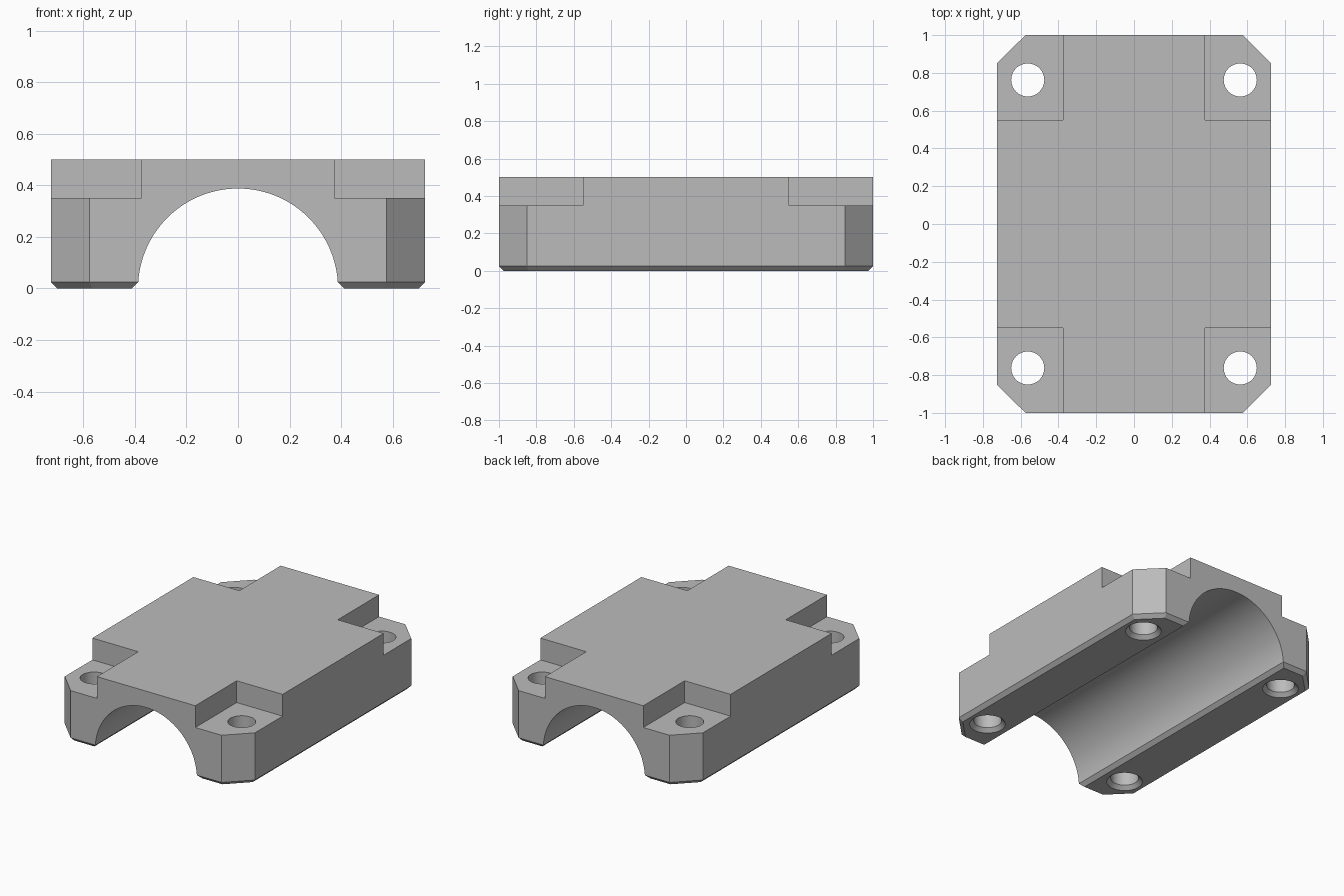
import bpy, bmesh, math

old = bpy.data.objects.get("Cube")
if old:
    bpy.data.objects.remove(old, do_unlink=True)

HX, HY, TOP = 0.725, 1.0, 0.5      # half width, half depth, height
CUT, EDGE = 0.15, 0.025            # corner cut and bottom chamfer
BORE, HOLE = 0.3875, 0.0875        # radii

grey = bpy.data.materials.new("plain_grey")
grey.use_nodes = True
grey.diffuse_color = (0.5, 0.5, 0.5, 1)
grey.node_tree.nodes["Principled BSDF"].inputs["Base Color"].default_value = (0.5, 0.5, 0.5, 1)


def loft(name, rings):
    """Closed solid through a stack of matching point rings."""
    bm = bmesh.new()
    loops = [[bm.verts.new(p) for p in ring] for ring in rings]
    n = len(loops[0])
    for a, b in zip(loops, loops[1:]):
        for i in range(n):
            j = (i + 1) % n
            bm.faces.new((a[i], a[j], b[j], b[i]))
    bm.faces.new(loops[0][::-1])
    bm.faces.new(loops[-1])
    bmesh.ops.recalc_face_normals(bm, faces=bm.faces)
    mesh = bpy.data.meshes.new(name)
    bm.to_mesh(mesh)
    bm.free()
    mesh.materials.append(grey)
    obj = bpy.data.objects.new(name, mesh)
    bpy.context.collection.objects.link(obj)
    return obj


def octagon(inset, z):
    x, y = HX - inset, HY - inset
    c = CUT - inset * (2 - math.sqrt(2))
    return [(x, y - c, z), (x - c, y, z), (c - x, y, z), (-x, y - c, z),
            (-x, c - y, z), (c - x, -y, z), (x - c, -y, z), (x, c - y, z)]


def circle(cx, cy, r, z, n=48):
    return [(cx + r * math.cos(2 * math.pi * i / n),
             cy + r * math.sin(2 * math.pi * i / n), z) for i in range(n)]


# Block with cut corners and a chamfered underside
block = loft("bearing_block", [octagon(EDGE, 0), octagon(0, EDGE), octagon(0, TOP)])
cutters = []

# Arched bore along the depth, flared at the bottom edges
start = math.asin(EDGE / BORE)
arc = [start + (math.pi - 2 * start) * i / 64 for i in range(65)]
profile = [(BORE * math.cos(a), BORE * math.sin(a)) for a in arc]
foot = profile[0][0] + 2 * EDGE
profile = [(foot, -EDGE)] + profile + [(-foot, -EDGE)]
cutters.append(loft("bore_cutter", [[(x, y, z) for x, z in profile] for y in (-1.2, 1.2)]))

for sx in (-1, 1):
    for sy in (-1, 1):
        # Corner step
        xs, ys = (0.375 * sx, 0.9 * sx), (0.55 * sy, 1.2 * sy)
        ring = [(xs[0], ys[0]), (xs[1], ys[0]), (xs[1], ys[1]), (xs[0], ys[1])]
        cutters.append(loft("step_cutter", [[(x, y, z) for x, y in ring] for z in (0.35, 0.7)]))
        # Bolt hole with a countersunk underside
        sections = [(HOLE + 2 * EDGE, -EDGE), (HOLE, EDGE), (HOLE, 0.6)]
        cutters.append(loft("hole_cutter",
                            [circle(0.5625 * sx, 0.7625 * sy, r, z) for r, z in sections]))

for c in cutters:
    c.hide_render = True
    mod = block.modifiers.new(c.name, 'BOOLEAN')
    mod.operation = 'DIFFERENCE'
    mod.solver = 'EXACT'
    mod.object = c

# Bake the cuts and drop the cutters
bpy.context.view_layer.update()
result = bpy.data.meshes.new_from_object(block.evaluated_get(bpy.context.evaluated_depsgraph_get()))
block.modifiers.clear()
block.data = result
for c in cutters:
    bpy.data.objects.remove(c, do_unlink=True)

bpy.ops.object.select_all(action='DESELECT')
block.select_set(True)
bpy.context.view_layer.objects.active = block
bpy.ops.object.shade_smooth_by_angle(angle=math.radians(25))
